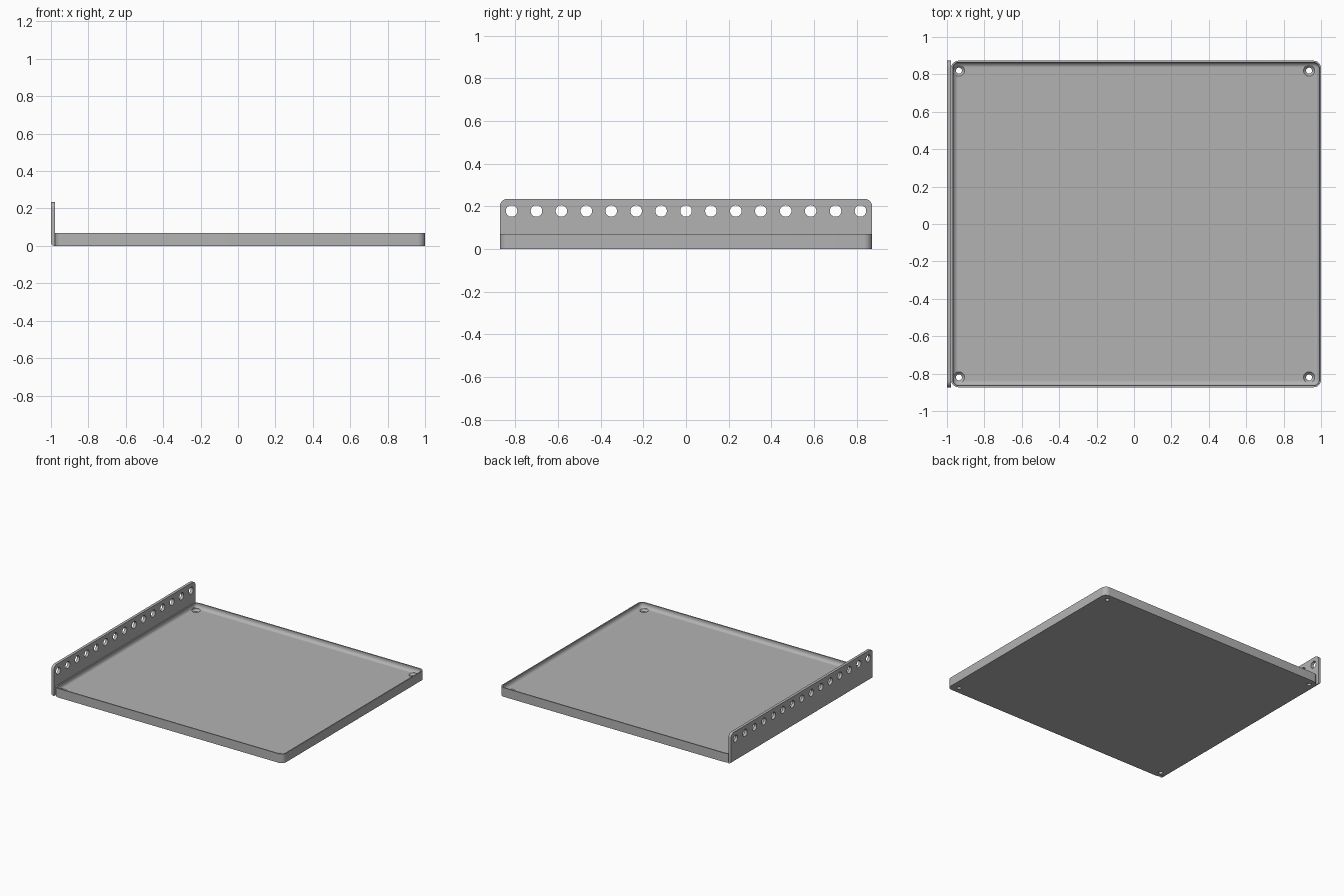
import bpy, bmesh, math
from mathutils import Matrix, Vector

cube = bpy.data.objects.get("Cube")
if cube:
    bpy.data.objects.remove(cube, do_unlink=True)

grey = bpy.data.materials.new("plain grey")
grey.use_nodes = True
colour = (0.45, 0.45, 0.45, 1)
grey.diffuse_color = colour
grey.node_tree.nodes["Principled BSDF"].inputs["Base Color"].default_value = colour

LEFT, RIGHT, HALF_Y = -0.978, 1.0, 0.873
FLOOR, RIM, WALL, COVE = 0.033, 0.07, 0.009, 0.027


def make_object(name, bm):
    bmesh.ops.recalc_face_normals(bm, faces=bm.faces[:])
    mesh = bpy.data.meshes.new(name)
    bm.to_mesh(mesh)
    bm.free()
    obj = bpy.data.objects.new(name, mesh)
    mesh.materials.append(grey)
    bpy.context.collection.objects.link(obj)
    return obj


def loft(bm, loops):
    """Skin a stack of point loops and cap both ends."""
    rings = [[bm.verts.new(p) for p in loop] for loop in loops]
    n = len(rings[0])
    for a, b in zip(rings, rings[1:]):
        for i in range(n):
            j = (i + 1) % n
            bm.faces.new((a[i], a[j], b[j], b[i]))
    bm.faces.new(rings[0][::-1])
    bm.faces.new(rings[-1])


def rounded_loop(inset, z, radius=0.04, steps=8):
    r = radius - inset
    x0, x1, y = LEFT + radius, RIGHT - radius, HALF_Y - radius
    points = []
    for q, (cx, cy) in enumerate([(x1, y), (x0, y), (x0, -y), (x1, -y)]):
        for k in range(steps + 1):
            a = math.pi / 2 * (q + k / steps)
            points.append((cx + r * math.cos(a), cy + r * math.sin(a), z))
    return points


def circle(radius, z, n=32):
    return [(radius * math.cos(2 * math.pi * i / n),
             radius * math.sin(2 * math.pi * i / n), z) for i in range(n)]


def cut_and_smooth(obj, cutter):
    mod = obj.modifiers.new("holes", 'BOOLEAN')
    mod.object, mod.operation, mod.solver = cutter, 'DIFFERENCE', 'EXACT'
    bpy.ops.object.select_all(action='DESELECT')
    obj.select_set(True)
    bpy.context.view_layer.objects.active = obj
    bpy.ops.object.modifier_apply(modifier=mod.name)
    bpy.data.objects.remove(cutter, do_unlink=True)
    bpy.ops.object.shade_smooth_by_angle(angle=math.radians(30))


# Shallow tray with thin rim and coved inner edge
bm = bmesh.new()
loops = [rounded_loop(0, 0), rounded_loop(0, RIM), rounded_loop(WALL, RIM)]
for k in range(9):
    a = math.pi / 2 * k / 8
    loops.append(rounded_loop(WALL + COVE * (1 - math.cos(a)),
                              FLOOR + COVE * (1 - math.sin(a))))
loft(bm, loops)
tray = make_object("tray", bm)

# Countersunk corner holes
bm = bmesh.new()
for sx in (-1, 1):
    for sy in (-1, 1):
        move = Vector((sx * 0.936, sy * 0.82, 0))
        shape = [(0.016, -0.02), (0.016, 0.018), (0.03, FLOOR), (0.03, 0.05)]
        loft(bm, [[Vector(p) + move for p in circle(r, z)] for r, z in shape])
cut_and_smooth(tray, make_object("corner_hole_cutter", bm))

# Upright flange with rounded upper corners and a bent lower edge
bm = bmesh.new()
TOP, R = 0.235, 0.035
outline = [(-HALF_Y, 0), (HALF_Y, 0)]
for q, side in ((0, 1), (1, -1)):
    for k in range(9):
        a = math.pi / 2 * (q + k / 8)
        outline.append((side * (HALF_Y - R) + R * math.cos(a),
                        TOP - R + R * math.sin(a)))
loft(bm, [[(x, y, z) for y, z in outline] for x in (-1, LEFT)])
bend = [e for e in bm.edges
        if all(v.co.z < 0.001 and v.co.x < -0.99 for v in e.verts)]
bmesh.ops.bevel(bm, geom=bend, offset=0.02, segments=6, profile=0.5,
                affect='EDGES')
flange = make_object("flange", bm)

# Row of round holes through the flange
bm = bmesh.new()
COUNT = 15
for i in range(COUNT):
    y = -0.818 + 1.636 * i / (COUNT - 1)
    turn = Matrix.Translation((-0.989, y, 0.178)) @ Matrix.Rotation(math.pi / 2, 4, 'Y')
    loft(bm, [[turn @ Vector(p) for p in circle(0.027, z)] for z in (-0.05, 0.05)])
cut_and_smooth(flange, make_object("flange_hole_cutter", bm))
